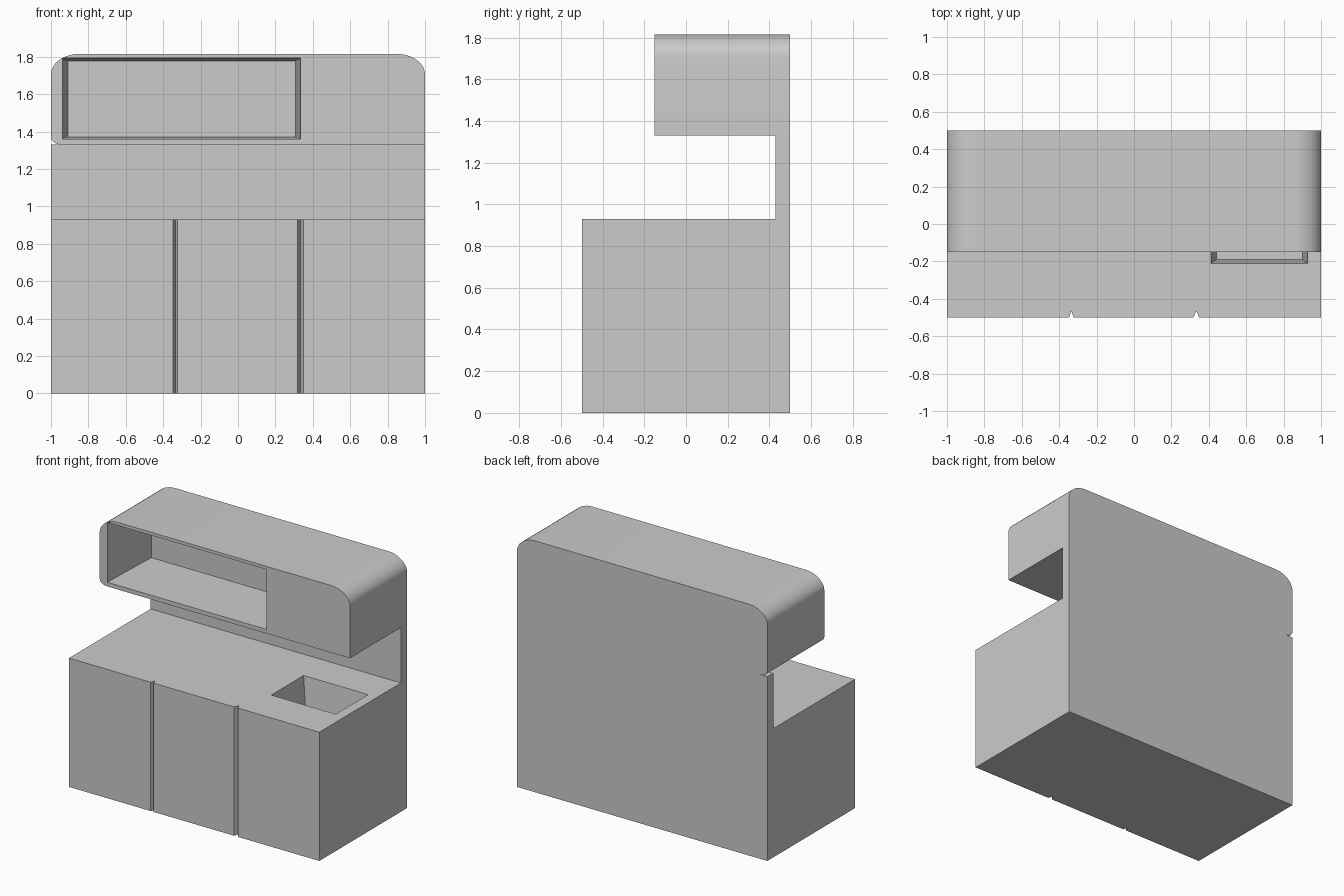
import bpy, bmesh, math
from mathutils import Vector

if "Cube" in bpy.data.objects:
    bpy.data.objects.remove(bpy.data.objects["Cube"])


def prism(name, base, shift, top=None):
    """Closed solid between a base outline and a shifted (or separate) top outline."""
    bm = bmesh.new()
    lower = [bm.verts.new(p) for p in base]
    top = top or [Vector(p) + Vector(shift) for p in base]
    upper = [bm.verts.new(p) for p in top]
    n = len(base)
    bm.faces.new(lower)
    bm.faces.new(upper[::-1])
    for i in range(n):
        bm.faces.new((lower[i], upper[i], upper[(i + 1) % n], lower[(i + 1) % n]))
    bmesh.ops.recalc_face_normals(bm, faces=bm.faces)
    mesh = bpy.data.meshes.new(name)
    bm.to_mesh(mesh)
    bm.free()
    obj = bpy.data.objects.new(name, mesh)
    bpy.context.collection.objects.link(obj)
    return obj


def activate(obj):
    bpy.ops.object.select_all(action='DESELECT')
    obj.select_set(True)
    bpy.context.view_layer.objects.active = obj


def cut(obj, cutter):
    """Carve the cutter out of the object, then discard it."""
    cutter.hide_render = True
    mod = obj.modifiers.new("cut", 'BOOLEAN')
    mod.operation = 'DIFFERENCE'
    mod.solver = 'EXACT'
    mod.object = cutter
    activate(obj)
    bpy.ops.object.modifier_apply(modifier=mod.name)
    bpy.data.objects.remove(cutter)


def corner(cx, cz, rx, rz, start, steps=10):
    """Quarter ellipse in the xz plane."""
    angles = [math.radians(start + 90 * i / steps) for i in range(steps + 1)]
    return [(cx + rx * math.cos(a), cz + rz * math.sin(a)) for a in angles]


def rect(x0, x1, y0, y1, z):
    return [(x0, y0, z), (x1, y0, z), (x1, y1, z), (x0, y1, z)]


def rect_xz(x0, x1, z0, z1, y):
    return [(x0, y, z0), (x1, y, z0), (x1, y, z1), (x0, y, z1)]


# Base cabinet: plan outline with two V grooves between the doors
plan = [(-1, -0.5)]
for x, half in ((-0.335, 0.012), (0.333, 0.016)):
    plan += [(x - half, -0.5), (x, -0.465), (x + half, -0.5)]
plan += [(1, -0.5), (1, 0.5), (-1, 0.5)]
base_cabinet = prism("base_cabinet", [(x, y, 0) for x, y in plan], (0, 0, 0.93))

# Sink basin with slightly tapered walls
cut(base_cabinet, prism("sink_cutter", rect(0.44, 0.90, -0.19, 0.14, 0.73), None,
                        rect(0.408, 0.932, -0.213, 0.163, 0.96)))

# Splashback between counter and wall cabinet
prism("splashback", rect(-1, 1, 0.43, 0.5, 0.93), (0, 0, 0.40))

# Wall cabinet with rounded top corners and a small lower left radius
outline = [(1, 1.33)]
outline += corner(0.85, 1.705, 0.15, 0.11, 0)
outline += corner(-0.85, 1.705, 0.15, 0.11, 90)
outline += corner(-0.94, 1.37, 0.06, 0.04, 180, 6)
wall_cabinet = prism("wall_cabinet", [(x, -0.15, z) for x, z in outline], (0, 0.65, 0))

# Open shelf recess in the wall cabinet
cut(wall_cabinet, prism("recess_cutter", rect_xz(-0.94, 0.334, 1.36, 1.793, -0.16), None,
                        rect_xz(-0.91, 0.307, 1.37, 1.778, 0.31)))
activate(wall_cabinet)
bpy.ops.object.shade_smooth_by_angle(angle=math.radians(30))
